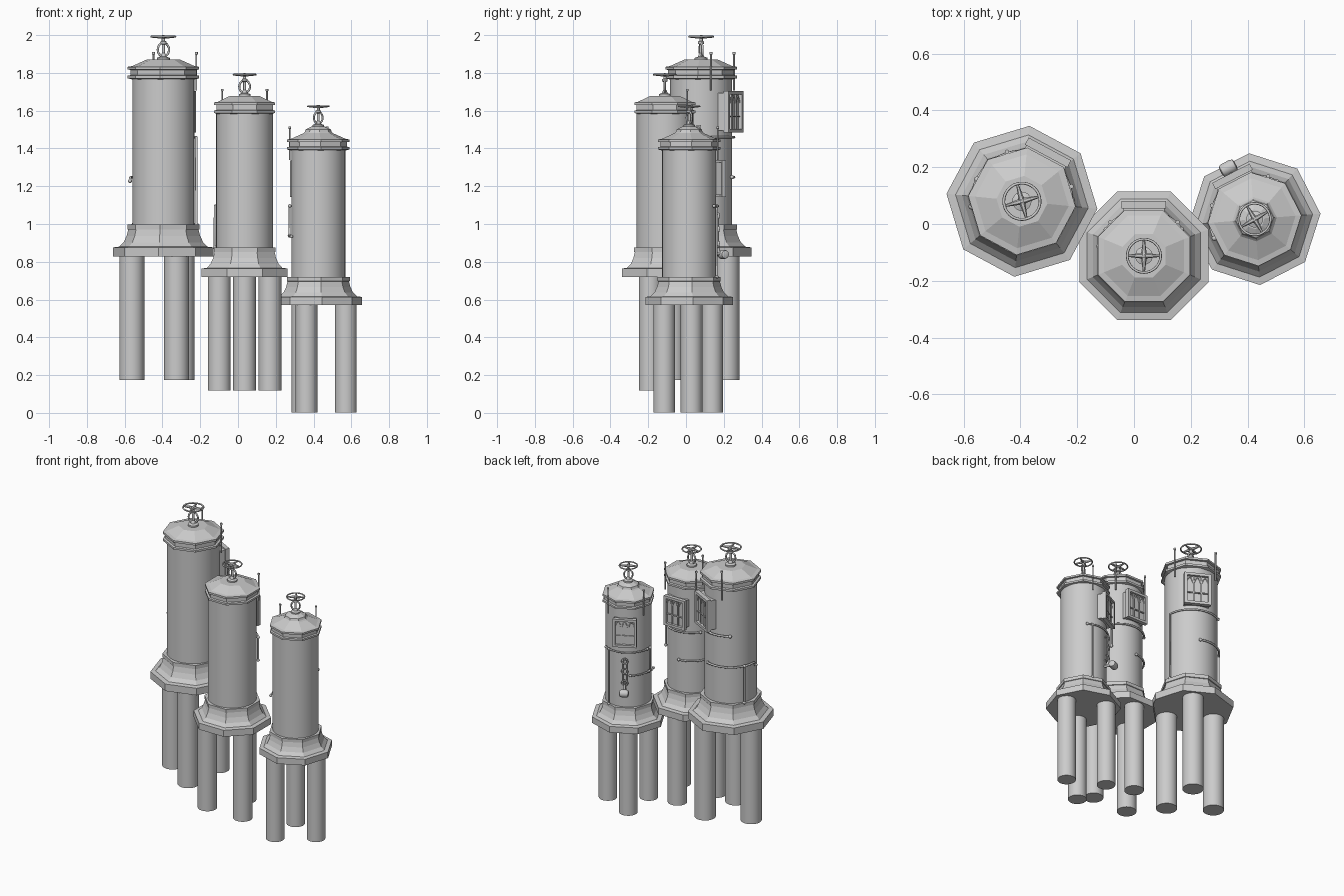
import bpy, bmesh
from math import sin, cos, pi, radians
from mathutils import Matrix, Vector

if "Cube" in bpy.data.objects:
    bpy.data.objects.remove(bpy.data.objects["Cube"])


def finish(bm, name, M, smooth=False):
    bmesh.ops.recalc_face_normals(bm, faces=bm.faces)
    me = bpy.data.meshes.new(name)
    bm.to_mesh(me)
    bm.free()
    me.transform(M)
    ob = bpy.data.objects.new(name, me)
    bpy.context.collection.objects.link(ob)
    if smooth:
        bpy.ops.object.select_all(action='DESELECT')
        ob.select_set(True)
        bpy.context.view_layer.objects.active = ob
        bpy.ops.object.shade_smooth_by_angle(angle=radians(40))
    return ob


def lathe(name, profile, n, M, smooth=False):
    """Revolve (radius, z) points around z with n sides; ends are capped."""
    bm = bmesh.new()
    rings = [[bm.verts.new((r * cos(2 * pi * (k + .5) / n), r * sin(2 * pi * (k + .5) / n), z))
              for k in range(n)] for r, z in profile]
    for a, b in zip(rings, rings[1:]):
        for k in range(n):
            j = (k + 1) % n
            bm.faces.new((a[k], a[j], b[j], b[k]))
    bm.faces.new(rings[0][::-1])
    bm.faces.new(rings[-1])
    return finish(bm, name, M, smooth)


def boxes(name, items, M):
    """Several boxes, each (centre, size), in one mesh."""
    bm = bmesh.new()
    for c, s in items:
        bmesh.ops.create_cube(bm, size=1, matrix=Matrix.Translation(c) @ Matrix.Diagonal((*s, 1)))
    return finish(bm, name, M)


def tubes(name, paths, radius, M, closed=False):
    """Round tubes along point lists, as one mesh."""
    cu = bpy.data.curves.new(name, 'CURVE')
    cu.dimensions = '3D'
    cu.bevel_depth = radius
    cu.bevel_resolution = 2
    cu.use_fill_caps = True
    for pts in paths:
        sp = cu.splines.new('POLY')
        sp.points.add(len(pts) - 1)
        for p, q in zip(sp.points, pts):
            p.co = (*q, 1)
        sp.use_cyclic_u = closed
        sp.use_smooth = True
    ob = bpy.data.objects.new(name, cu)
    bpy.context.collection.objects.link(ob)
    ob.matrix_world = M
    return ob


def polar(r, deg, z):
    return Vector((r * cos(radians(deg)), r * sin(radians(deg)), z))


def arc(a0, a1, z, r=.175, n=14):
    return [polar(r, a0 + (a1 - a0) * k / n, z) for k in range(n + 1)]


def ring(c, u, v, n=20):
    return [Vector(c) + Vector(u) * cos(2 * pi * k / n) + Vector(v) * sin(2 * pi * k / n)
            for k in range(n)]


BASE = [(.267, 0), (.267, .048), (.235, .052), (.212, .075), (.196, .108), (.187, .142),
        (.192, .144), (.192, .169), (.16, .169)]
CAP = [(.155, .935), (.19, .943), (.19, .957), (.176, .96), (.176, .988), (.19, .99),
       (.19, 1.004), (.166, 1.008), (.09, 1.042)]


def tower(tag, pos, s, face, leg_turn, pipes, dome=0, spoke_turn=0):
    # local +x is the direction the window faces; z = 0 is the underside of the base
    M = Matrix.Translation(pos) @ Matrix.Rotation(radians(face), 4, 'Z') @ Matrix.Scale(s, 4)
    lathe(tag + "_base", BASE, 8, M)
    lathe(tag + "_drum", [(.164, .16), (.164, .945)], 48, M, True)
    extra = [(.082, 1.05), (.076, 1.066), (.04, 1.083)] if dome else []
    lathe(tag + "_cap", CAP + extra, 8, M)

    # three round legs
    for k in range(3):
        L = Matrix.Translation(polar(.168, leg_turn + 120 * k, 0))
        lathe(f"{tag}_leg_{k + 1}", [(.066, -.653), (.066, .01)], 32, M @ L, True)

    # valve and hand wheel
    V = M @ Matrix.Translation((0, 0, 1.042 + dome)) @ Matrix.Rotation(radians(spoke_turn - face), 4, 'Z')
    lathe(tag + "_valve_stem", [(.034, -.004), (.034, .01), (.016, .016), (.012, .03), (.008, .034),
                                (.008, .08), (.016, .084), (.016, .096), (.009, .1), (.009, .126),
                                (.005, .13)], 16, V, True)
    tubes(tag + "_valve_yoke", [ring((0, 0, .053), (.031, 0, 0), (0, 0, .036))], .006, V, True)
    tubes(tag + "_wheel_rim", [ring((0, 0, .122), (.064, 0, 0), (0, .064, 0), 32)], .005, V, True)
    bm = bmesh.new()
    for k in range(4):
        bmesh.ops.create_cone(bm, cap_ends=True, segments=6, radius1=.011, radius2=.004, depth=.06,
                              matrix=Matrix.Rotation(k * pi / 2, 4, 'Z') @
                              Matrix.Translation((.033, 0, .12)) @ Matrix.Rotation(pi / 2, 4, 'Y'))
    finish(bm, tag + "_wheel_spokes", V)

    # window box: body, border and glazing bars
    w, z0, z1 = .085, .656, .875
    zm, h = (z0 + z1) / 2, z1 - z0
    boxes(tag + "_window_box", [((.155, 0, zm), (.07, .158, h - .02))], M)
    border = [((.195, y * (w - .009), zm), (.028, .018, h)) for y in (-1, 1)]
    border += [((.195, 0, z), (.028, 2 * w, .018)) for z in (z0 + .009, z1 - .009)]
    bars = [((.193, y, zm), (.012, .008, h - .03)) for y in (-.024, .024)]
    bars.append(((.193, 0, z0 + .085), (.012, .15, .007)))
    boxes(tag + "_window_frame", border + bars, M)
    heads = []
    for c in (-.049, 0, .049):
        half = [(k / 5, sin(k / 5 * pi / 2)) for k in range(6)]
        left = [Vector((.194, c - .022 * (1 - t), z1 - .065 + .038 * u)) for t, u in half]
        right = [Vector((.194, c + .022 * (1 - t), z1 - .065 + .038 * u)) for t, u in half]
        heads.append(left + right[-2::-1])
    tubes(tag + "_window_arches", heads, .0035, M)

    # rods flanking the window at the cap
    for side in (-45, 45):
        lathe(f"{tag}_rod_{'right' if side < 0 else 'left'}",
              [(.005, .88), (.005, 1.068), (.008, 1.07), (.008, 1.082)], 10,
              M @ Matrix.Translation(polar(.182, side, 0)), True)

    # pipes wrapped around the drum, with clamps where they end
    tubes(tag + "_pipes", pipes, .0065, M)
    bm = bmesh.new()
    for p in pipes:
        for q in (p[0], p[-1]):
            bmesh.ops.create_icosphere(bm, subdivisions=2, radius=.011, matrix=Matrix.Translation(q))
    finish(bm, tag + "_pipe_joints", M, True)
    return M


# left tower
tower("left_tower", (-.395, .08, .828), 1, 61.8, -7.5,
      [[polar(.175, -60, .17)] + arc(-60, 62, .632),
       arc(8, 120, .42) + [polar(.178, 124, .4)],
       [polar(.175, 92, .42), polar(.175, 92, .17)]], spoke_turn=15)

# middle tower
tower("middle_tower", (.035, -.112, .72), .92, 90, 0,
      [[polar(.175, 78, .17)] + arc(78, 5, .41),
       arc(-55, 55, .62),
       [polar(.175, -55, .62), polar(.175, -55, .45)]])

# right tower
R = tower("right_tower", (.425, .017, .572), .872, 117.3, 7.5,
          [arc(-58, 58, .6),
           [polar(.175, 70, .6), polar(.175, 70, .43)] + arc(74, 88, .415, .18, 6),
           [polar(.175, -45, .6), polar(.175, -45, .17)],
           arc(12, 66, .42)], dome=.041, spoke_turn=30)

# hanging linkage and lamp on the back of the right tower
rods = [[Vector((.19, y, .36)), Vector((.19, y, .55))] for y in (-.014, .014)]
rods += [[Vector((.16, 0, z)), Vector((.2, 0, z))] for z in (.36, .55)]
tubes("right_tower_linkage", rods, .006, R)
tubes("right_tower_linkage_rings",
      [ring((.192, 0, z), (0, .02, 0), (0, 0, .02)) for z in (.37, .46, .54)], .006, R, True)
tubes("right_tower_lamp_arm", [[Vector((.15, 0, .31)), Vector((.24, 0, .31))],
                               [Vector((.195, 0, .36)), Vector((.205, 0, .31))]], .009, R)
L = R @ Matrix.Translation((.232, 0, .306)) @ Matrix.Rotation(pi / 2, 4, 'X')
lathe("right_tower_lamp", [(.012, -.034), (.024, -.03), (.028, -.016), (.028, .016),
                           (.024, .03), (.012, .034)], 20, L, True)
